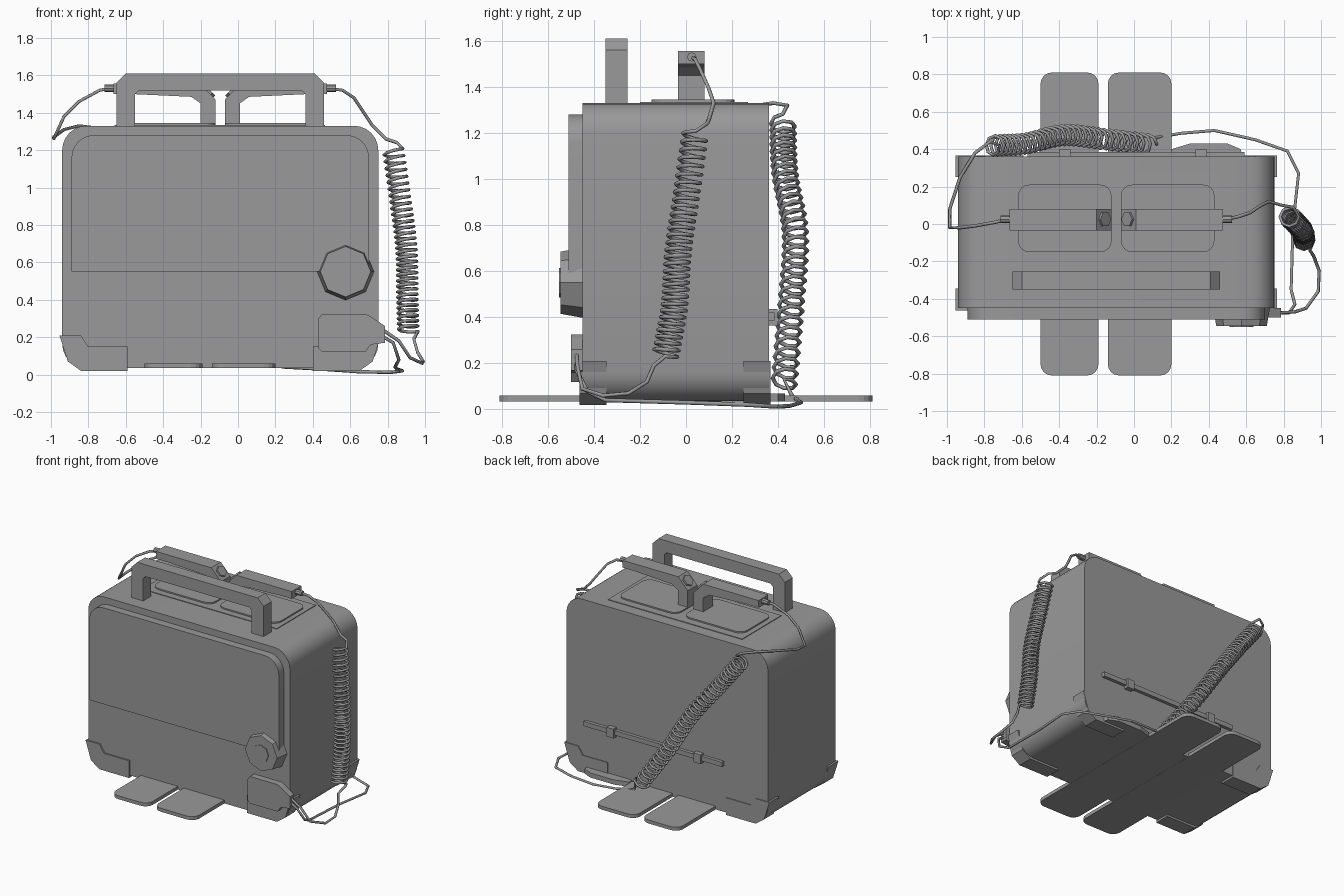
import bpy, bmesh, math
from mathutils import Vector, Matrix

cube = bpy.data.objects.get("Cube")
if cube:
    bpy.data.objects.remove(cube, do_unlink=True)

GREY = (0.32, 0.32, 0.32, 1)
grey = bpy.data.materials.new("plain_grey")
grey.diffuse_color = GREY
grey.use_nodes = True
grey.node_tree.nodes["Principled BSDF"].inputs["Base Color"].default_value = GREY

MID = -0.095  # the case's own symmetry plane


def link(name, data, smooth=False):
    obj = bpy.data.objects.new(name, data)
    bpy.context.collection.objects.link(obj)
    data.materials.append(grey)
    if smooth:
        bpy.ops.object.select_all(action='DESELECT')
        obj.select_set(True)
        bpy.context.view_layer.objects.active = obj
        bpy.ops.object.shade_smooth_by_angle(angle=math.radians(35))
    return obj


def prism(name, profile, t0, t1, axis='Y', smooth=False):
    """Extrude a flat profile along y or z."""
    bm = bmesh.new()
    place = (lambda a, b, t: (a, t, b)) if axis == 'Y' else (lambda a, b, t: (a, b, t))
    low = [bm.verts.new(place(a, b, t0)) for a, b in profile]
    high = [bm.verts.new(place(a, b, t1)) for a, b in profile]
    bm.faces.new(low)
    bm.faces.new(high)
    for i in range(len(low)):
        j = (i + 1) % len(low)
        bm.faces.new((low[i], low[j], high[j], high[i]))
    bmesh.ops.recalc_face_normals(bm, faces=bm.faces)
    mesh = bpy.data.meshes.new(name)
    bm.to_mesh(mesh)
    bm.free()
    return link(name, mesh, smooth)


def rounded(a0, a1, b0, b1, r_low, r_high, steps=6):
    """Rounded rectangle with separate lower and upper corner radii."""
    pts = []
    for sa, sb, start in ((1, 1, 0), (-1, 1, 90), (-1, -1, 180), (1, -1, 270)):
        r = r_high if sb > 0 else r_low
        ca = a1 - r if sa > 0 else a0 + r
        cb = b1 - r if sb > 0 else b0 + r
        for k in range(steps + 1 if r else 1):
            ang = math.radians(start + 90 * k / steps)
            pts.append((ca + r * math.cos(ang), cb + r * math.sin(ang)))
    return pts


def mirrored(profile):
    return [(2 * MID - a, b) for a, b in profile]


def drum(name, centre, direction, r1, r2, depth, sides):
    bm = bmesh.new()
    turn = Vector(direction).to_track_quat('Z', 'Y').to_matrix().to_4x4()
    bmesh.ops.create_cone(bm, cap_ends=True, segments=sides, radius1=r1, radius2=r2,
                          depth=depth, matrix=Matrix.Translation(centre) @ turn)
    mesh = bpy.data.meshes.new(name)
    bm.to_mesh(mesh)
    bm.free()
    return link(name, mesh)


def wire(name, points, radius=0.009):
    curve = bpy.data.curves.new(name, 'CURVE')
    curve.dimensions = '3D'
    curve.bevel_depth = radius
    curve.bevel_resolution = 1
    curve.use_fill_caps = True
    spline = curve.splines.new('POLY')
    spline.points.add(len(points) - 1)
    for p, co in zip(spline.points, points):
        p.co = (*co, 1)
    return link(name, curve)


def coil(path, turns, radius, sides=8):
    """Helix points wound round a smooth path."""
    path = [Vector(p) for p in path]
    ends = [2 * path[0] - path[1]] + path + [2 * path[-1] - path[-2]]

    def at(t):
        s = min(max(t, 0), 1) * (len(path) - 1)
        i = min(int(s), len(path) - 2)
        f = s - i
        a, b, c, d = ends[i:i + 4]
        return b + 0.5 * f * (c - a + f * (2 * a - 5 * b + 4 * c - d + f * (3 * (b - c) + d - a)))

    pts = []
    total = turns * sides
    for k in range(total + 1):
        t = k / total
        tangent = (at(t + 0.01) - at(t - 0.01)).normalized()
        u = tangent.cross(Vector((0, 1, 0))).normalized()
        v = tangent.cross(u)
        ang = math.tau * k / sides
        pts.append(at(t) + radius * (u * math.cos(ang) + v * math.sin(ang)))
    return pts


# Case and raised front panel
prism("case", rounded(-0.94, 0.75, 0.035, 1.33, 0.13, 0.13), -0.45, 0.36, smooth=True)
prism("front_panel", rounded(-0.89, 0.70, 0.55, 1.28, 0, 0.12), -0.51, -0.45, smooth=True)

# Corner guards
guard = [(-0.955, 0.21), (-0.84, 0.21), (-0.80, 0.15), (-0.59, 0.15),
         (-0.59, 0.02), (-0.84, 0.02), (-0.91, 0.07)]
for end, y0, y1 in (("front", -0.462, -0.345), ("back", 0.25, 0.366)):
    prism(end + "_right_guard", guard, y0, y1)
    prism(end + "_left_guard", mirrored(guard), y0, y1)

# Foot plates
for side, x0, x1 in (("right", -0.50, -0.19), ("left", -0.14, 0.20)):
    prism(side + "_foot_plate", rounded(x0, x1, -0.81, 0.81, 0.06, 0.06, 4), 0.034, 0.06, 'Z')

# Carrying handle
half = [(-0.65, 1.33), (-0.65, 1.56), (-0.60, 1.61)]
inner = [(-0.53, 1.52), (-0.55, 1.50), (-0.55, 1.33)]
prism("carrying_handle", half + mirrored(half)[::-1] + mirrored(inner)[::-1] + inner,
      -0.35, -0.255)

# Paddle tray, paddles, grips and buttons
prism("paddle_tray", rounded(-0.66, 0.465, -0.20, 0.27, 0, 0), 1.32, 1.335, 'Z')
plate = rounded(-0.62, -0.12, -0.15, 0.21, 0.06, 0.06, 4)
grip = [(-0.665, 1.555), (-0.20, 1.555), (-0.12, 1.47), (-0.12, 1.34),
        (-0.20, 1.34), (-0.20, 1.45), (-0.25, 1.485), (-0.57, 1.50), (-0.665, 1.50)]
for side, flip in (("right", False), ("left", True)):
    shape = mirrored if flip else list
    sign = -1 if flip else 1
    prism(side + "_paddle", shape(plate), 1.33, 1.345, 'Z')
    prism(side + "_paddle_grip", shape(grip), -0.035, 0.08)
    drum(side + "_paddle_button", (MID - sign * 0.063, 0.025, 1.515), (sign * 0.73, 0, 0.68),
         0.042, 0.042, 0.02, 6)
    drum(side + "_cable_collar", (MID - sign * 0.59, 0.025, 1.53), (1, 0, 0), 0.02, 0.02, 0.06, 8)

# Selector knob
drum("selector_knob", (0.575, -0.497, 0.55), (0, -1, 0), 0.152, 0.135, 0.095, 8)
drum("knob_centre", (0.575, -0.547, 0.55), (0, -1, 0), 0.065, 0.065, 0.008, 8)

# Cable connectors on the front and low at the back
prism("front_connector", [(0.45, 0.12), (0.68, 0.12), (0.71, 0.16), (0.785, 0.17), (0.785, 0.26),
                          (0.71, 0.31), (0.68, 0.325), (0.45, 0.325), (0.43, 0.30), (0.43, 0.14)],
      -0.50, -0.45)
prism("back_connector", [(0.20, 0.36), (0.20, 0.40), (0.30, 0.43), (0.50, 0.43),
                         (0.57, 0.40), (0.58, 0.36)], 0.035, 0.07, 'Z')

# Rail with clips across the back
prism("back_rail", rounded(-0.57, 0.59, 0.385, 0.42, 0, 0), 0.36, 0.385)
for side, x in (("right", -0.37), ("left", 0.36)):
    prism(side + "_rail_clip", rounded(x - 0.03, x + 0.03, 0.365, 0.435, 0, 0), 0.355, 0.398)

# Left cable: lead, coil and tail
side_path = [(0.83, 0.04, 1.20), (0.87, 0.0, 0.92), (0.90, -0.035, 0.68),
             (0.905, -0.05, 0.45), (0.91, -0.09, 0.23)]
lead = [(0.49, 0.025, 1.53), (0.56, 0.04, 1.52), (0.62, 0.06, 1.48), (0.68, 0.10, 1.39),
        (0.72, 0.12, 1.33), (0.79, 0.10, 1.26), (0.85, 0.09, 1.24)]
tail = [(0.94, -0.14, 0.19), (0.96, -0.17, 0.12), (0.99, -0.25, 0.07), (0.985, -0.36, 0.06),
        (0.92, -0.45, 0.09), (0.86, -0.47, 0.18), (0.78, -0.475, 0.235)]
wire("left_cable", lead + coil(side_path, 31, 0.052) + tail)

# Right cable: lead round the case, coil across the back and tail underneath
back_path = [(-0.76, 0.42, 1.25), (-0.58, 0.43, 1.02), (-0.38, 0.475, 0.76),
             (-0.17, 0.455, 0.44), (0.08, 0.425, 0.10)]
lead = [(-0.68, 0.025, 1.53), (-0.74, 0.01, 1.52), (-0.85, -0.01, 1.46), (-0.93, -0.02, 1.38),
        (-0.985, -0.02, 1.26), (-0.985, 0.08, 1.27), (-0.93, 0.25, 1.31), (-0.85, 0.38, 1.33),
        (-0.77, 0.44, 1.32)]
tail = [(0.11, 0.46, 0.06), (0.25, 0.485, 0.04), (0.43, 0.50, 0.03), (0.65, 0.45, 0.015),
        (0.82, 0.39, 0.012), (0.88, 0.27, 0.02), (0.85, 0.0, 0.03), (0.84, -0.35, 0.04),
        (0.86, -0.43, 0.08), (0.83, -0.475, 0.17), (0.78, -0.475, 0.20)]
wire("right_cable", lead + coil(back_path, 30, 0.052) + tail)
